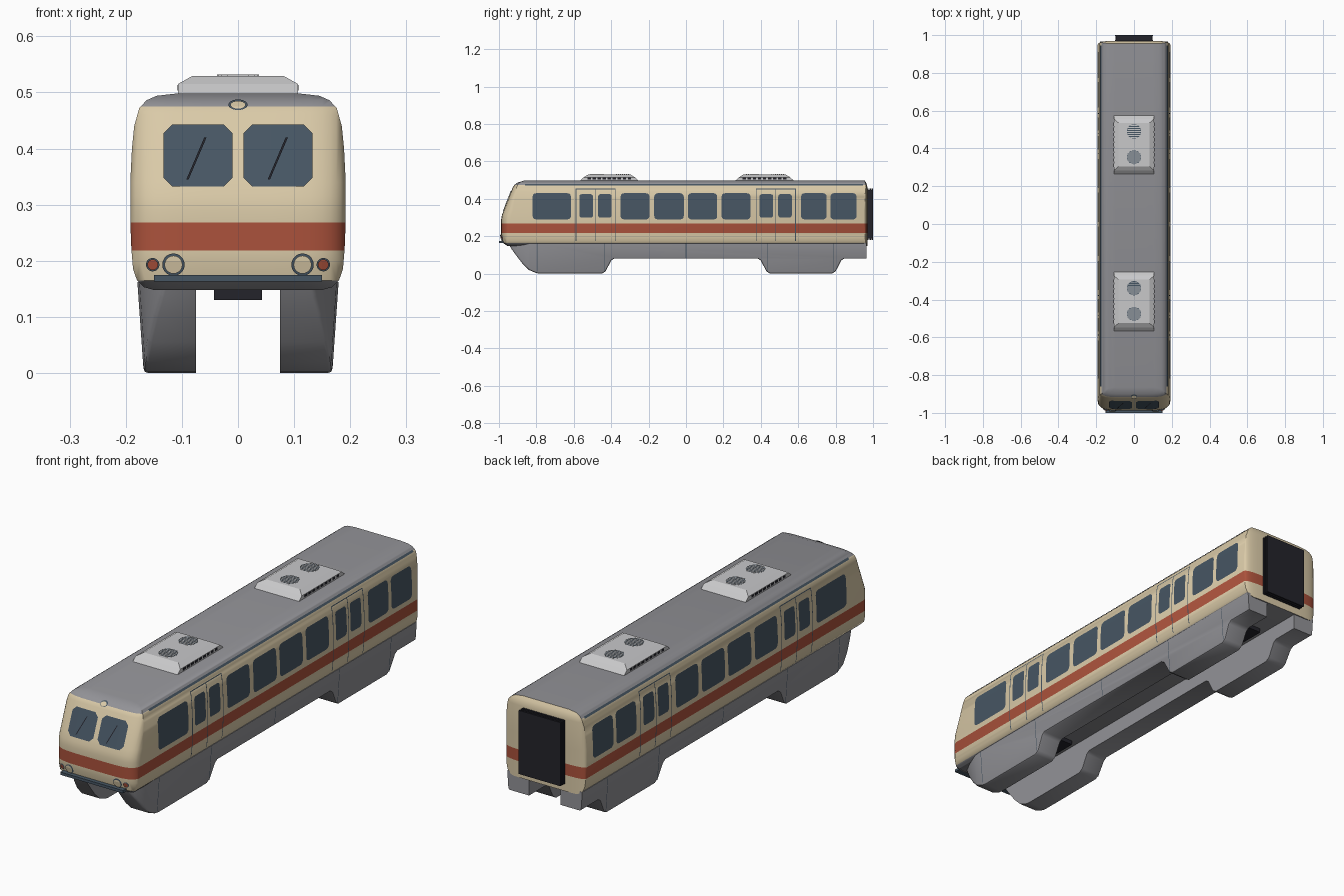
import bpy, bmesh, math
from mathutils import Vector

if "Cube" in bpy.data.objects:
    bpy.data.objects.remove(bpy.data.objects["Cube"])


def mat(name, r, g, b):
    m = bpy.data.materials.new(name)
    m.diffuse_color = (r, g, b, 1)
    m.use_nodes = True
    m.node_tree.nodes["Principled BSDF"].inputs["Base Color"].default_value = m.diffuse_color
    return m


CREAM = mat("cream paint", .70, .59, .39)
RED = mat("red stripe", .41, .085, .045)
GREY = mat("grey roof and skirt", .29, .29, .31)
LIGHT = mat("light grey", .58, .58, .59)
GLASS = mat("blue grey glass", .062, .092, .125)
DARK = mat("near black", .017, .017, .024)

# half cross-section of the car body (x, z)
PROFILE = [(.15, .148), (.168, .153), (.18, .165), (.187, .185), (.190, .22), (.192, .27),
           (.192, .34), (.189, .40), (.185, .44), (.176, .472), (.163, .486), (.145, .494), (.11, .498)]
# nose outline (z, y)
NOSE = [(.148, -.955), (.165, -.98), (.20, -.988), (.29, -.988), (.315, -.984), (.34, -.974),
        (.46, -.927), (.475, -.917), (.487, -.90), (.498, -.865)]
XCUTS = [s * x for x in (.06, .1, .13, .15, .165, .175, .183, .188) for s in (-1, 1)]
ZNOSE = [z for z, y in NOSE[1:-1]]


def interp(table, t):
    for (a, u), (b, v) in zip(table, table[1:]):
        if t <= b:
            return u + (v - u) * max(0, t - a) / (b - a)
    return table[-1][1]


def side_x(z):
    return interp([(z, x) for x, z in PROFILE], z)


def rounding(x):
    return .05 * (1 - math.sqrt(max(0, 1 - (abs(x) / .192) ** 6)))


def front_y(x, z):
    return interp(NOSE, z) + rounding(x)


def cut(bm, axis, values):
    no = Vector([float(i == axis) for i in range(3)])
    for v in values:
        bmesh.ops.bisect_plane(bm, geom=bm.verts[:] + bm.edges[:] + bm.faces[:], dist=1e-5,
                               plane_co=no * v, plane_no=no)


def finish(bm, name, mats, smooth=None):
    me = bpy.data.meshes.new(name)
    bm.to_mesh(me)
    bm.free()
    ob = bpy.data.objects.new(name, me)
    bpy.context.collection.objects.link(ob)
    for m in mats:
        me.materials.append(m)
    if smooth:
        bpy.ops.object.select_all(action='DESELECT')
        ob.select_set(True)
        bpy.context.view_layer.objects.active = ob
        bpy.ops.object.shade_smooth_by_angle(angle=math.radians(smooth))
    return ob


def box(name, x0, x1, y0, y1, z0, z1, m):
    bm = bmesh.new()
    bmesh.ops.create_cube(bm, size=1)
    for v in bm.verts:
        v.co = ((x0 + x1) / 2 + v.co.x * (x1 - x0), (y0 + y1) / 2 + v.co.y * (y1 - y0),
                (z0 + z1) / 2 + v.co.z * (z1 - z0))
    return finish(bm, name, [m])


def sheet(name, pts, m, place, out, acuts=(), bcuts=()):
    """Flat outline wrapped onto a surface by place(a, b)."""
    bm = bmesh.new()
    bm.faces.new([bm.verts.new((a, 0, b)) for a, b in pts])
    cut(bm, 0, acuts)
    cut(bm, 2, bcuts)
    for v in bm.verts:
        v.co = place(v.co.x, v.co.z)
    bm.normal_update()
    for f in bm.faces:
        if f.normal.dot(Vector(out)) < 0:
            f.normal_flip()
    return finish(bm, name, [m])


def rounded(a0, a1, b0, b1, r=0, n=3):
    if not r:
        return [(a0, b0), (a1, b0), (a1, b1), (a0, b1)]
    pts = []
    for k, (a, b) in enumerate([(a1 - r, b1 - r), (a0 + r, b1 - r), (a0 + r, b0 + r), (a1 - r, b0 + r)]):
        for i in range(n + 1):
            t = math.pi / 2 * (k + i / n)
            pts.append((a + r * math.cos(t), b + r * math.sin(t)))
    return pts


def ellipse(a, b, ra, rb, n=20):
    return [(a + ra * math.cos(math.tau * i / n), b + rb * math.sin(math.tau * i / n)) for i in range(n)]


def on_sides(name, pts, m, off=.002):
    for s, label in ((1, "right"), (-1, "left")):
        sheet(f"{name}_{label}", pts, m, lambda y, z: (s * (side_x(z) + off), y, z), (s, 0, 0),
              bcuts=[z for x, z in PROFILE[1:-1]])


def on_front(name, pts, m, off=.003):
    sheet(name, pts, m, lambda x, z: (x, front_y(x, z) - off, z), (0, -1, .2), XCUTS, ZNOSE)


# car body: extruded section, sliced, with shaped nose and rear
bm = bmesh.new()
ring = PROFILE + [(-x, z) for x, z in reversed(PROFILE)]
bottom = bm.faces.new([bm.verts.new((x, -.8, z)) for x, z in ring])
ext = bmesh.ops.extrude_face_region(bm, geom=[bottom], use_keep_orig=True)
for v in ext["geom"]:
    if isinstance(v, bmesh.types.BMVert):
        v.co.y = .97
cut(bm, 2, ZNOSE + [.218, .268])
cut(bm, 0, XCUTS)
for v in bm.verts:
    x, y, z = v.co
    if y < 0:
        v.co.y = front_y(x, z)
    else:
        v.co.y = .97 - .4 * rounding(x) - .015 * max(0, (z - .46) / .038) ** 2
bmesh.ops.recalc_face_normals(bm, faces=bm.faces[:])
for f in bm.faces:
    c, n = f.calc_center_median(), f.normal
    if n.z < -.6 or (c.z > .475 and n.y < .6):
        f.material_index = 2
    elif .218 < c.z < .268:
        f.material_index = 1
finish(bm, "car_body", [CREAM, RED, GREY], 40)

# side windows
for i, (a, b) in enumerate([(-.82, -.615), (-.35, -.195), (-.17, -.012), (.01, .167), (.19, .345),
                            (.615, .752), (.772, .912)]):
    on_sides(f"window_{i}", rounded(a, b, .29, .43, .018), GLASS)

# double doors: panes and outline seams
for d, y in enumerate((-.483, .48)):
    for k, (a, b) in enumerate([(-.087, -.014), (.013, .086)]):
        on_sides(f"door_{d}_pane_{k}", rounded(y + a, y + b, .30, .425, .012), GLASS)
    for k, e in enumerate((-.105, 0, .105)):
        on_sides(f"door_{d}_seam_{k}", rounded(y + e - .002, y + e + .002, .175, .455), GLASS)
    on_sides(f"door_{d}_top_seam", rounded(y - .105, y + .105, .451, .455), GLASS)
on_sides("roof_gutter", rounded(-.86, .945, .472, .479), GLASS, .003)

# windscreens, wipers and lamps
for s, label in ((1, "right"), (-1, "left")):
    a, b = sorted((s * .01, s * .133))
    on_front(f"windscreen_{label}", rounded(a, b, .332, .443, .016, 1), GLASS)
    w = .055 if s > 0 else -.09
    on_front(f"wiper_{label}", [(w - .002, .345), (w + .002, .345), (w + .034, .42), (w + .03, .42)], DARK, .006)
    on_front(f"headlight_rim_{label}", ellipse(s * .115, .193, .02, .02), GLASS)
    on_front(f"headlight_{label}", ellipse(s * .115, .193, .016, .016), CREAM, .006)
    on_front(f"tail_lamp_rim_{label}", ellipse(s * .152, .193, .012, .012), GLASS)
    on_front(f"tail_lamp_{label}", ellipse(s * .152, .193, .0095, .0095), RED, .006)
on_front("top_lamp_rim", ellipse(0, .478, .017, .0095), GLASS)
on_front("top_lamp", ellipse(0, .478, .0135, .007), CREAM, .006)
box("bumper", -.15, .15, -1, -.965, .163, .175, GLASS)

# skirts straddling the beam, tapered at the nose
SKIRT = [(-.95, .162), (-.935, .135), (-.91, .1), (-.875, .055), (-.84, .02), (-.80, .003), (-.78, 0),
         (-.45, 0), (-.43, .012), (-.40, .07), (-.385, .08), (.385, .08), (.40, .07), (.43, .012), (.45, 0),
         (.78, 0), (.80, .012), (.83, .07), (.845, .08), (.965, .08), (.965, .162)]
bm = bmesh.new()
inner = [bm.verts.new((.075, y, z)) for y, z in SKIRT]
outer = [bm.verts.new((.175, y, z)) for y, z in SKIRT]
bm.faces.new(inner)
bm.faces.new(outer[::-1])
for i in range(len(SKIRT)):
    j = (i + 1) % len(SKIRT)
    bm.faces.new((inner[j], inner[i], outer[i], outer[j]))
bmesh.ops.recalc_face_normals(bm, faces=bm.faces[:])
edges = [bm.edges.get((outer[i], outer[i + 1])) for i in range(len(SKIRT) - 2)]
bmesh.ops.bevel(bm, geom=edges, offset=.008, segments=2, profile=.5, affect='EDGES', clamp_overlap=True)
cut(bm, 1, (-.935, -.91, -.875, -.84, -.80))
for v in bm.verts:
    x, y, z = v.co
    edge = .168 + .07 * z - .05 * max(0, (-.8 - y) / .15) ** 2
    v.co.x = .075 + (x - .075) * (edge - .075) / .1
skirt = finish(bm, "skirt", [GREY], 35)
skirt.modifiers.new("mirror", 'MIRROR')

# skirt panel seams
for i, (y, z0) in enumerate([(-.795, .012), (-.438, .012), (0, .085), (.438, .012), (.79, .012)]):
    for s in (1, -1):
        sheet(f"skirt_seam_{i}", rounded(y - .0015, y + .0015, z0, .16), GLASS,
              lambda a, b: (s * (.169 + .07 * b), a, b), (s, 0, 0))

# dark running gear under the floor
for i, y in enumerate((-.62, .62)):
    box(f"bogie_{i}", -.043, .043, y - .16, y + .16, .13, .152, DARK)

# rear gangway bellows
box("gangway", -.094, .094, .95, .995, .187, .448, DARK)
for i, y in enumerate((.969, .981, .993)):
    box(f"gangway_rib_{i}", -.1, .1, y, y + .007, .18, .455, DARK)

# roof air conditioners
for u, y in enumerate((-.41, .42)):
    bm = bmesh.new()
    loops = [[bm.verts.new((sx * hx, y + sy * hy, z)) for sx, sy in ((-1, -1), (1, -1), (1, 1), (-1, 1))]
             for hx, hy, z in ((.107, .16, .494), (.107, .137, .515), (.082, .115, .529))]
    for a, b in zip(loops, loops[1:]):
        for i in range(4):
            j = (i + 1) % 4
            bm.faces.new((a[i], a[j], b[j], b[i]))
    bm.faces.new(loops[-1])
    bm.faces.new(loops[0][::-1])
    finish(bm, f"roof_unit_{u}", [LIGHT])
    for k in range(9):
        g = y + (k - 4) * .027
        box(f"roof_unit_{u}_vent_{k}", -.1078, .1078, g - .009, g + .009, .503, .513, DARK)
    for k, e in enumerate((-.066, .07)):
        c = y + e
        sheet(f"roof_unit_{u}_fan_{k}", ellipse(0, c, .038, .038, 24), GLASS,
              lambda a, b: (a, b, .5305), (0, 0, 1))
        for q in range(-3, 4):
            h = math.sqrt(.037 ** 2 - (q * .0105) ** 2)
            box(f"roof_unit_{u}_fan_{k}_slat", -h, h, c + q * .0105 - .0025, c + q * .0105 + .0025,
                .529, .5315, LIGHT)
